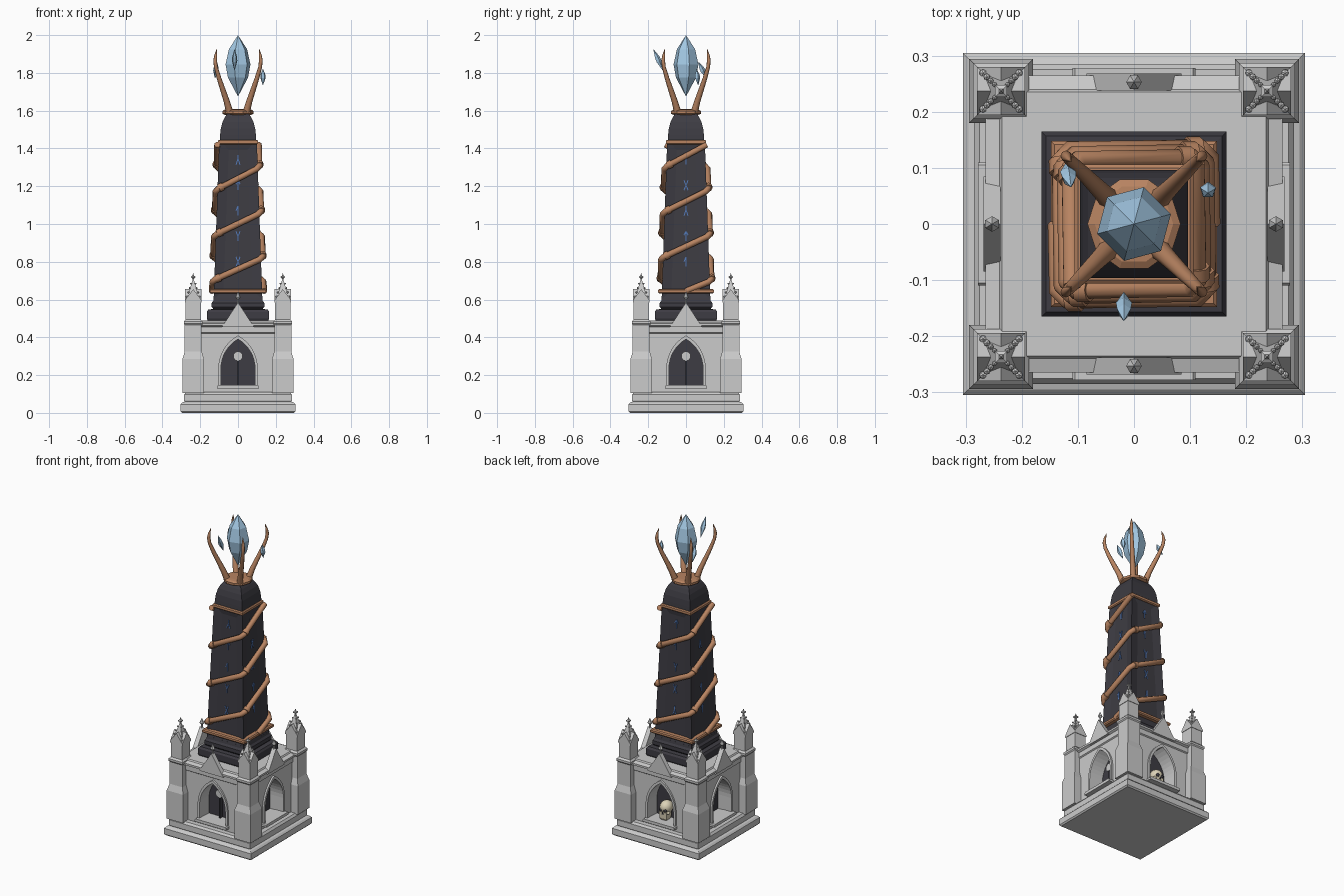
import bpy, bmesh, math
from mathutils import Matrix, Vector

if "Cube" in bpy.data.objects:
    bpy.data.objects.remove(bpy.data.objects["Cube"])

def material(name, rgb):
    m = bpy.data.materials.new(name)
    m.diffuse_color = (*rgb, 1)
    m.use_nodes = True
    m.node_tree.nodes["Principled BSDF"].inputs["Base Color"].default_value = m.diffuse_color
    return m

DARK = material("dark_stone", (.047, .045, .056))
COPPER = material("copper", (.48, .23, .12))
CRYSTAL = material("crystal", (.36, .57, .76))
GLOW = material("glow_blue", (.09, .2, .5))
BONE = material("bone", (.72, .65, .48))

def quarter(k):
    return Matrix.Rotation(k * math.pi / 2, 4, 'Z')

def finish(name, bm, mat=None, m=Matrix()):
    bm.transform(m)
    bmesh.ops.recalc_face_normals(bm, faces=bm.faces[:])
    me = bpy.data.meshes.new(name)
    bm.to_mesh(me)
    bm.free()
    ob = bpy.data.objects.new(name, me)
    bpy.context.collection.objects.link(ob)
    if mat:
        me.materials.append(mat)
    return ob

def add_prism(bm, pts, y0, y1, m=Matrix()):
    a = [bm.verts.new(m @ Vector((x, y0, z))) for x, z in pts]
    b = [bm.verts.new(m @ Vector((x, y1, z))) for x, z in pts]
    bm.faces.new(a)
    bm.faces.new(b[::-1])
    for i in range(len(pts)):
        j = (i + 1) % len(pts)
        bm.faces.new((a[i], b[i], b[j], a[j]))

def prism(name, pts, y0, y1, mat=None, m=Matrix()):
    bm = bmesh.new()
    add_prism(bm, pts, y0, y1, m)
    return finish(name, bm, mat)

def loft_bm(prof, sides=4, rot=math.pi / 4):
    """Stack rings of (half width or radius, z)."""
    bm = bmesh.new()
    s = math.sqrt(2) if sides == 4 else 1
    rings = [[bm.verts.new((r * s * math.cos(rot + 2 * math.pi * i / sides),
                            r * s * math.sin(rot + 2 * math.pi * i / sides), z))
              for i in range(sides)] for r, z in prof]
    for a, b in zip(rings, rings[1:]):
        for i in range(sides):
            j = (i + 1) % sides
            bm.faces.new((a[i], a[j], b[j], b[i]))
    bm.faces.new(rings[0][::-1])
    bm.faces.new(rings[-1])
    bmesh.ops.remove_doubles(bm, verts=bm.verts[:], dist=1e-5)
    return bm

def loft(name, prof, mat=None, sides=4, rot=math.pi / 4, m=Matrix()):
    return finish(name, loft_bm(prof, sides, rot), mat, m)

def tube(name, pts, radii, mat):
    cu = bpy.data.curves.new(name, 'CURVE')
    cu.dimensions = '3D'
    cu.bevel_depth = 1
    cu.bevel_resolution = 2
    cu.use_fill_caps = True
    sp = cu.splines.new('POLY')
    sp.points.add(len(pts) - 1)
    for p, co, r in zip(sp.points, pts, radii):
        p.co = (*co, 1)
        p.radius = r
    tmp = bpy.data.objects.new(name + "_tmp", cu)
    bpy.context.collection.objects.link(tmp)
    dg = bpy.context.evaluated_depsgraph_get()
    me = bpy.data.meshes.new_from_object(tmp.evaluated_get(dg))
    bpy.data.objects.remove(tmp)
    me.materials.clear()
    me.materials.append(mat)
    ob = bpy.data.objects.new(name, me)
    bpy.context.collection.objects.link(ob)
    bpy.context.view_layer.objects.active = ob
    ob.select_set(True)
    bpy.ops.object.shade_smooth_by_angle(angle=math.radians(50))
    ob.select_set(False)
    return ob

def arch(w, z0, spring, apex, n=8):
    """Pointed arch outline, bottom left over the apex to bottom right."""
    h = apex - spring
    R = (w * w + h * h) / (2 * w)
    t = math.atan2(h, R - w)
    right = [(w - R + R * math.cos(t * i / n), spring + R * math.sin(t * i / n)) for i in range(n + 1)]
    return [(-w, z0)] + [(-x, z) for x, z in right] + right[-2::-1] + [(w, z0)]

# plinth and chapel body
loft("plinth_lower", [(.297, 0), (.305, .008), (.305, .045), (.295, .055), (.28, .06)])
loft("plinth_upper", [(.28, .055), (.285, .065), (.285, .097), (.275, .11)])
body = loft("chapel_body", [(.245, .105), (.245, .42), (.252, .425), (.252, .455), (.265, .462),
                            (.265, .474), (.24, .482), (.235, .49)])

# niches cut into all four walls
inner = arch(.09, .145, .235, .39)
bm = bmesh.new()
for k in range(4):
    add_prism(bm, inner, -.3, -.155, quarter(k))
cutter = finish("niche_cutter", bm)
cutter.hide_render = True
mod = body.modifiers.new("niches", 'BOOLEAN')
mod.object = cutter
mod.operation = 'DIFFERENCE'
mod.solver = 'EXACT'
dg = bpy.context.evaluated_depsgraph_get()
cut = bpy.data.meshes.new_from_object(body.evaluated_get(dg))
body.modifiers.clear()
body.data = cut
bpy.data.objects.remove(cutter)

disc = [(.025 * math.cos(i * math.pi / 8), .3 + .025 * math.sin(i * math.pi / 8)) for i in range(16)]
for k in range(4):
    q = quarter(k)
    prism("niche_back", inner, -.163, -.15, DARK, q)
    prism("niche_frame", arch(.104, .145, .235, .41) + inner[::-1], -.256, -.235, None, q)
    prism("niche_sill", [(-.11, .13), (.11, .13), (.11, .142), (.105, .148), (-.105, .148), (-.11, .142)],
          -.278, -.2, None, q)
    if k != 2:
        prism("tracery_disc", disc, -.19, -.162, None, q)
        prism("tracery_bar", [(-.005, .145), (.005, .145), (.005, .28), (-.005, .28)], -.185, -.162, DARK, q)
    # gable and its finial
    prism("wall_gable", [(-.085, .455), (.085, .455), (0, .585)], -.268, -.238, None, q)
    loft("gable_finial", [(.005, .57), (.005, .6), (.014, .612), (.007, .628), (0, .642)], None, 6, 0,
         q @ Matrix.Translation((0, -.253, 0)))

    # corner pier with pinnacle
    c = q @ Matrix.Translation((.237, -.237, 0))
    loft("corner_pier", [(.057, .105), (.057, .285), (.054, .295), (.045, .325), (.045, .465),
                         (.05, .472), (.05, .485), (.04, .495), (.04, .595)], m=c)
    for j in range(2):
        prism("pinnacle_gable", [(-.043, .585), (.043, .585), (.043, .597), (0, .655), (-.043, .597)],
              -.043, .043, None, c @ quarter(j))
    loft("pinnacle_spire", [(.036, .595), (.005, .7), (.004, .712), (.011, .716), (.011, .722), (.004, .727),
                            (0, .742)], m=c)
    bm = bmesh.new()
    for j in range(4):
        for i in range(4):
            z = .615 + i * .023
            r = .036 - (z - .595) * .295 + .002
            d = quarter(j) @ Vector((r, r, z))
            bmesh.ops.create_icosphere(bm, subdivisions=1, radius=.0075 - i * .0008,
                                       matrix=Matrix.Translation(d))
    finish("pinnacle_crockets", bm, None, c)

# skull in the back niche
def ball(name, loc, r, scale, mat):
    bm = bmesh.new()
    bmesh.ops.create_uvsphere(bm, u_segments=14, v_segments=8, radius=r)
    ob = finish(name, bm, mat, Matrix.Translation(loc) @ Matrix.Diagonal((*scale, 1)))
    ob.data.shade_smooth()

ball("skull_cranium", (0, .195, .222), .04, (.95, 1.1, 1), BONE)
loft("skull_jaw", [(.018, .148), (.024, .16), (.026, .2)], BONE, m=Matrix.Translation((0, .207, 0)))
for s in (-1, 1):
    ball("skull_eye", (s * .015, .23, .212), .0105, (1, .8, 1), DARK)
    ball("skull_cheek", (s * .026, .215, .195), .011, (1, 1.2, .8), BONE)
prism("skull_nose", [(-.006, .188), (.006, .188), (0, .202)], .225, .238, DARK)

# obelisk base, shaft with sunken panels, cap
loft("obelisk_base", [(.158, .485), (.165, .5), (.165, .535), (.157, .547), (.13, .55), (.139, .56),
                      (.139, .583), (.13, .595), (.127, .61)], DARK)

def half(z):
    return .129 - (z - .6) * .035

bm = loft_bm([(half(.6), .6), (half(1.445), 1.445)])
sides = [f for f in bm.faces if abs(f.normal.z) < .5 or abs(f.calc_center_median().z - 1.02) < .1]
bmesh.ops.recalc_face_normals(bm, faces=bm.faces[:])
bmesh.ops.inset_individual(bm, faces=sides, thickness=.072, depth=-.01)
finish("obelisk_shaft", bm, DARK)
loft("obelisk_cap", [(.097, 1.44), (.095, 1.47), (.091, 1.505), (.082, 1.54), (.07, 1.565), (.058, 1.582)], DARK)

# glowing marks: abstract crossed strokes on the panels
STROKES = [((-1, -1, 1, 1), (-1, 1, 1, -1)), ((-1, 1, 0, 0), (1, 1, 0, 0), (0, 0, 0, -1)),
           ((0, -1, 0, 1), (-1, 0, 0, 1)), ((0, -1, 0, 1), (-1, .2, 0, 1), (1, .2, 0, 1)),
           ((-1, -1, 0, .2), (1, -1, 0, .2), (0, 0, 0, 1))]
bm = bmesh.new()
for k in range(4):
    for i in range(5):
        zc = .8 + i * .135
        for x0, z0, x1, z1 in STROKES[(i + k * 2) % 5]:
            a, b = Vector((x0 * .011, zc + z0 * .026)), Vector((x1 * .011, zc + z1 * .026))
            n = (b - a).orthogonal().normalized() * .0025
            y = -half(zc) + .006
            add_prism(bm, [a + n, b + n, b - n, a - n], y, y + .008, quarter(k))
finish("glow_marks", bm, GLOW)

# copper bands and collar
loft("lower_band", [(.142, .632), (.148, .638), (.148, .65), (.142, .656)], COPPER)
loft("upper_band", [(.1, 1.422), (.106, 1.427), (.106, 1.441), (.1, 1.446)], COPPER)
loft("crown_collar", [(.07, 1.578), (.083, 1.584), (.083, 1.598), (.07, 1.606), (.05, 1.608)], COPPER, 10, 0)

# two copper strands winding up the shaft, with a sleeve at each corner
corners = [(-1, 0), (-1, -1), (1, -1), (1, 1), (-1, 1), (-1, -1), (1, -1), (1, 1)]
heights = [.645] + [.7 + .12 * i for i in range(7)]
for turn in (0, 2):
    q = quarter(turn)
    P = [q @ Vector((x * (half(z) + .01), y * (half(z) + .01), z)) for (x, y), z in zip(corners, heights)]
    path = [P[0]]
    for a, b, c in zip(P, P[1:], P[2:]):
        u, v = (a - b).normalized(), (c - b).normalized()
        path += [b + u * .018, b + v * .018]
        tube("strand_sleeve", [b + v * .02, b + v * .045], [.021] * 2, COPPER)
    path.append(P[-1])
    tube("copper_strand", path, [.0165] * len(path), COPPER)

# crown prongs
for k in range(4):
    pts = [(.045, 1.595), (.06, 1.65), (.08, 1.71), (.1, 1.77), (.117, 1.83), (.121, 1.865), (.118, 1.895), (.112, 1.925)]
    rad = [.019, .016, .014, .012, .01, .01, .007, .001]
    tube("crown_prong", [quarter(k) @ Vector((d, d, z)) for d, z in pts], rad, COPPER)

# floating crystal and shards
loft("main_crystal", [(0, 1.675), (.055, 1.775), (.068, 1.845), (.05, 1.925), (0, 2)], CRYSTAL, 6, math.radians(15))
for x, y, z, h, tilt in ((.132, .06, 1.778, .045, (.1, 0)), (-.117, .087, 1.815, .05, (.45, .1)),
                         (-.018, -.147, 1.868, .064, (.42, 0))):
    loft("crystal_shard", [(0, -h), (.015, -h * .1), (.013, h * .3), (0, h)], CRYSTAL, 5, .3,
         Matrix.Translation((x, y, z)) @ Matrix.Rotation(tilt[0], 4, 'X') @ Matrix.Rotation(tilt[1], 4, 'Y'))
